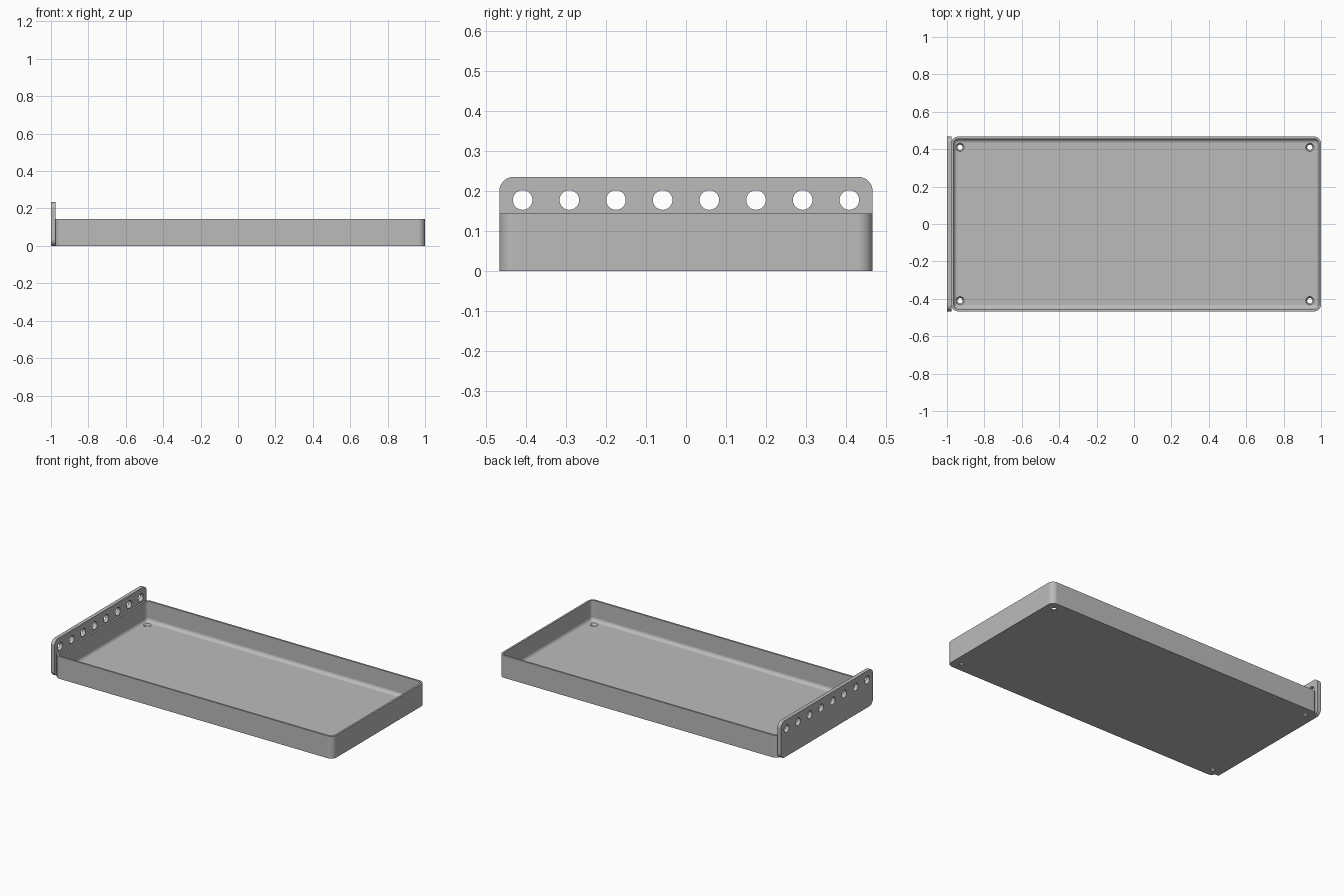
import bpy, bmesh, math
from mathutils import Matrix, Vector

if "Cube" in bpy.data.objects:
    bpy.data.objects.remove(bpy.data.objects["Cube"])

grey = bpy.data.materials.new("light grey")
grey.use_nodes = True
grey.diffuse_color = (0.5, 0.5, 0.5, 1)
grey.node_tree.nodes["Principled BSDF"].inputs["Base Color"].default_value = (0.5, 0.5, 0.5, 1)

X0, X1, HALF_Y = -0.977, 1.0, 0.467
TRAY_H, PANEL_H = 0.143, 0.235
CORNER, WALL, FLOOR, COVE = 0.036, 0.012, 0.013, 0.023


def rounded_rect(u0, u1, v0, v1, r, steps=8):
    """Counter-clockwise outline with arc corners."""
    centres = [(u1 - r, v1 - r), (u0 + r, v1 - r), (u0 + r, v0 + r), (u1 - r, v0 + r)]
    pts = []
    for q, (cu, cv) in enumerate(centres):
        for i in range(steps + 1):
            a = (q + i / steps) * math.pi / 2
            pts.append((cu + r * math.cos(a), cv + r * math.sin(a)))
    return pts


def loft(name, rings):
    """Skin a stack of equal outlines and cap both ends."""
    bm = bmesh.new()
    loops = [[bm.verts.new(p) for p in ring] for ring in rings]
    for a, b in zip(loops, loops[1:]):
        for i in range(len(a)):
            j = (i + 1) % len(a)
            bm.faces.new((a[i], a[j], b[j], b[i]))
    bm.faces.new(list(reversed(loops[0])))
    bm.faces.new(loops[-1])
    bmesh.ops.recalc_face_normals(bm, faces=bm.faces)
    return finish_mesh(name, bm)


def finish_mesh(name, bm):
    me = bpy.data.meshes.new(name)
    bm.to_mesh(me)
    bm.free()
    me.materials.append(grey)
    ob = bpy.data.objects.new(name, me)
    bpy.context.collection.objects.link(ob)
    return ob


def cutters(name, places, r1, r2, depth, turn=Matrix()):
    """One object holding a tapered drill at every place."""
    bm = bmesh.new()
    for p in places:
        bmesh.ops.create_cone(bm, cap_ends=True, segments=32, radius1=r1, radius2=r2,
                              depth=depth, matrix=Matrix.Translation(Vector(p)) @ turn)
    ob = finish_mesh(name, bm)
    ob.hide_render = True
    return ob


def drill_and_smooth(ob, cutter):
    bpy.ops.object.select_all(action="DESELECT")
    bpy.context.view_layer.objects.active = ob
    ob.select_set(True)
    cut = ob.modifiers.new("holes", "BOOLEAN")
    cut.operation, cut.solver, cut.object = "DIFFERENCE", "EXACT", cutter
    bpy.ops.object.modifier_apply(modifier=cut.name)
    bpy.data.objects.remove(cutter)
    bpy.ops.object.shade_smooth_by_angle(angle=math.radians(30))
    ob.modifiers.new("flat_normals", "WEIGHTED_NORMAL").keep_sharp = True


def tray_ring(inset, z):
    r = max(CORNER - inset, 0.001)
    return [(x, y, z) for x, y in rounded_rect(X0 + inset, X1 - inset,
                                               -HALF_Y + inset, HALF_Y - inset, r)]


# Tray: outer wall, rim, inner wall, coved floor
rings = [tray_ring(0, 0), tray_ring(0, TRAY_H), tray_ring(WALL, TRAY_H)]
for i in range(9):
    a = i / 8 * math.pi / 2
    rings.append(tray_ring(WALL + COVE * (1 - math.cos(a)), FLOOR + COVE * (1 - math.sin(a))))
tray = loft("tray", rings)

# Countersunk screw holes in the floor corners
corners = [(x, y, FLOOR / 2) for x in (-0.93, 0.94) for y in (-0.41, 0.41)]
drill_and_smooth(tray, cutters("screw_cutter", corners, 0.010, 0.026, 0.026))

# End panel with rounded corners
outline = rounded_rect(-HALF_Y, HALF_Y, 0, PANEL_H, CORNER)
panel = loft("end_panel", [[(x, y, z) for y, z in outline] for x in (-1.0, X0 + 0.001)])

# Row of round holes along the panel top
row = [(-0.99, (i - 3.5) * 0.1168, 0.177) for i in range(8)]
drill_and_smooth(panel, cutters("row_cutter", row, 0.0245, 0.0245, 0.1,
                                Matrix.Rotation(math.pi / 2, 4, "Y")))
